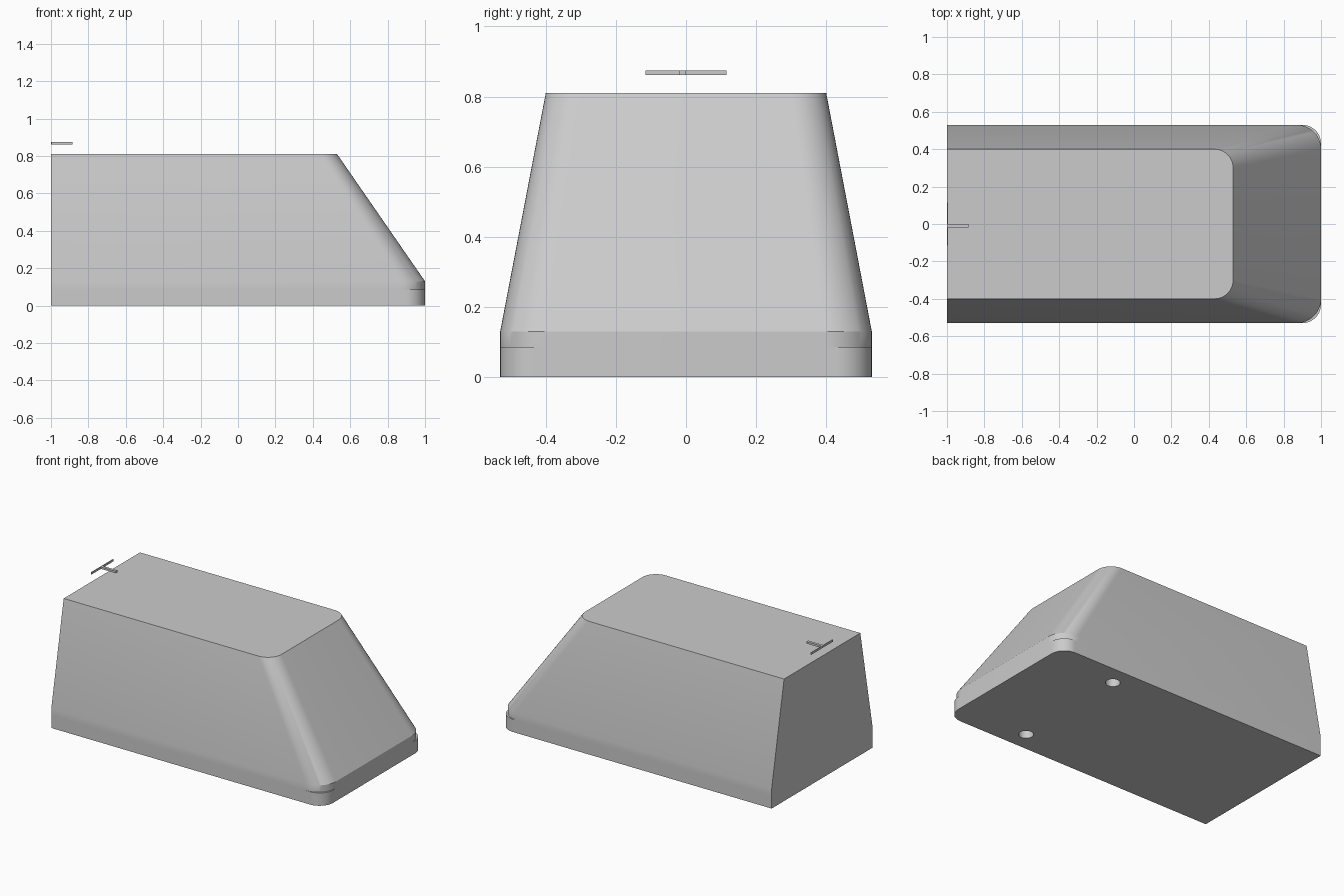
import bpy, bmesh, math

cube = bpy.data.objects.get("Cube")
if cube:
    bpy.data.objects.remove(cube, do_unlink=True)

grey = bpy.data.materials.new("plain_grey")
grey.use_nodes = True
COLOUR = (0.6, 0.6, 0.6, 1)
grey.diffuse_color = COLOUR
grey.node_tree.nodes["Principled BSDF"].inputs["Base Color"].default_value = COLOUR

BACK = -1.0
CORNER_STEPS = 12


def outline(end, half, radius):
    """Flat-backed outline with two rounded corners at the +x end."""
    points = [(BACK, -half)]
    for side, start in ((-1, -90), (1, 0)):
        for i in range(CORNER_STEPS + 1):
            a = math.radians(start + 90 * i / CORNER_STEPS)
            points.append((end - radius + radius * math.cos(a),
                           side * (half - radius) + radius * math.sin(a)))
    return points + [(BACK, half)]


def finish(name, bm):
    mesh = bpy.data.meshes.new(name)
    bmesh.ops.recalc_face_normals(bm, faces=bm.faces)
    bm.to_mesh(mesh)
    bm.free()
    mesh.materials.append(grey)
    obj = bpy.data.objects.new(name, mesh)
    bpy.context.collection.objects.link(obj)
    return obj


def loft(name, sections):
    """Join outlines given as (z, end, half width, corner radius)."""
    bm = bmesh.new()
    rings = [[bm.verts.new((x, y, z)) for x, y in outline(e, h, r)]
             for z, e, h, r in sections]
    n = len(rings[0])
    for low, high in zip(rings, rings[1:]):
        for i in range(n):
            j = (i + 1) % n
            bm.faces.new((low[i], low[j], high[j], high[i]))
    bm.faces.new(rings[0][::-1])
    bm.faces.new(rings[-1])
    return finish(name, bm)


def box(name, x0, x1, y0, y1, z0, z1):
    bm = bmesh.new()
    bmesh.ops.create_cube(bm, size=1)
    for v in bm.verts:
        v.co = (x1 if v.co.x > 0 else x0, y1 if v.co.y > 0 else y0, z1 if v.co.z > 0 else z0)
    return finish(name, bm)


def smooth(obj):
    bpy.ops.object.select_all(action="DESELECT")
    obj.select_set(True)
    bpy.context.view_layer.objects.active = obj
    bpy.ops.object.shade_smooth_by_angle(angle=math.radians(30))


# Base slab and tapered body, with a small ledge at the rounded corners
base = loft("base", [(0, 1, 0.53, 0.1), (0.085, 1, 0.53, 0.1)])
body = loft("body", [(0.085, 1, 0.53, 0.13), (0.13, 1, 0.53, 0.13), (0.81, 0.53, 0.4, 0.1)])

# Two blind holes in the underside
for side in (-1, 1):
    bpy.ops.mesh.primitive_cylinder_add(vertices=32, radius=0.044, depth=0.16,
                                        location=(0.5, side * 0.4, 0))
    cutter = bpy.context.object
    cutter.name = "hole_cutter"
    cutter.hide_render = True
    cutter.data.materials.append(grey)
    bpy.ops.object.select_all(action="DESELECT")
    bpy.context.view_layer.objects.active = base
    cut = base.modifiers.new("hole", "BOOLEAN")
    cut.operation = "DIFFERENCE"
    cut.solver = "EXACT"
    cut.object = cutter
    bpy.ops.object.modifier_apply(modifier=cut.name)
    bpy.data.objects.remove(cutter, do_unlink=True)

smooth(base)
smooth(body)

# Thin T-shaped marker floating above the back edge
box("marker_crossbar", -1, -0.994, -0.115, 0.115, 0.862, 0.875)
box("marker_stem", -0.994, -0.885, -0.018, 0, 0.862, 0.875)
